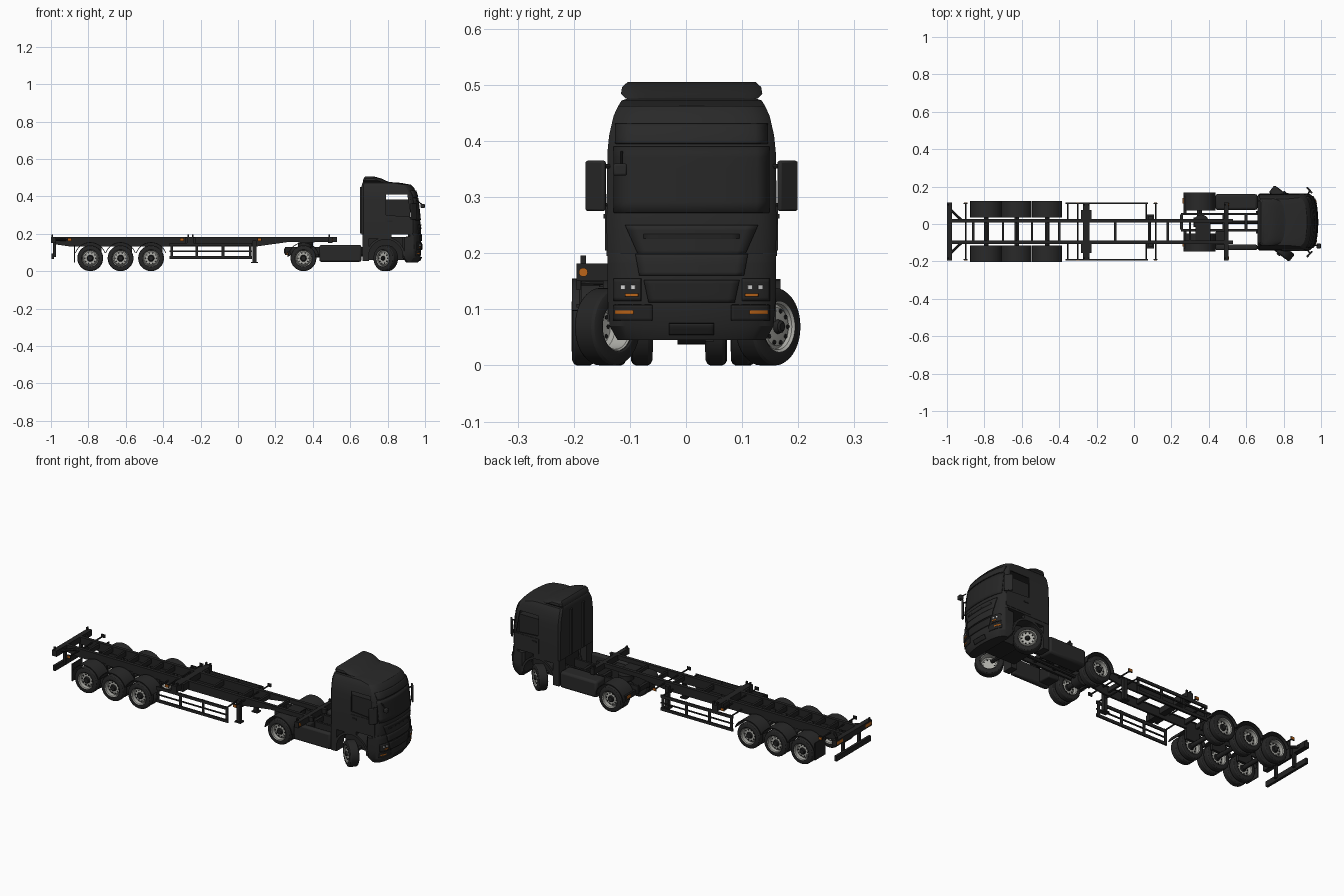
import bpy, bmesh, math
from mathutils import Vector, Matrix

if "Cube" in bpy.data.objects:
    bpy.data.objects.remove(bpy.data.objects["Cube"])

TY, RY = 0.01, -0.04          # centre lines of tractor and trailer


def mat(name, r, g, b):
    m = bpy.data.materials.new(name)
    m.diffuse_color = (r, g, b, 1)
    m.use_nodes = True
    m.node_tree.nodes["Principled BSDF"].inputs["Base Color"].default_value = m.diffuse_color
    return m


BODY = mat("body_black", .022, .022, .022)
FRAME = mat("frame_black", .017, .017, .017)
TYRE = mat("tyre_rubber", .019, .019, .019)
GLASS = mat("dark_glass", .019, .019, .019)
RIM = mat("rim_grey", .42, .42, .39)
ORANGE = mat("lamp_orange", .50, .13, .01)
WHITE = mat("lamp_white", .65, .65, .65)


def make(name, bm, m, bevel=0):
    bmesh.ops.recalc_face_normals(bm, faces=bm.faces)
    me = bpy.data.meshes.new(name)
    bm.to_mesh(me)
    bm.free()
    me.materials.append(m)
    o = bpy.data.objects.new(name, me)
    bpy.context.collection.objects.link(o)
    if bevel:
        b = o.modifiers.new("bevel", 'BEVEL')
        b.width, b.segments = bevel, 2
    return o


def prism(name, pts, y0, y1, m, bevel=0):
    """xz outline extruded along y"""
    bm = bmesh.new()
    f = bm.faces.new([bm.verts.new((x, y0, z)) for x, z in pts])
    e = bmesh.ops.extrude_face_region(bm, geom=[f])
    bmesh.ops.translate(bm, vec=(0, y1 - y0, 0), verts=[v for v in e["geom"] if isinstance(v, bmesh.types.BMVert)])
    return make(name, bm, m, bevel)


def box(name, x0, x1, y0, y1, z0, z1, m, bevel=0):
    return prism(name, [(x0, z0), (x1, z0), (x1, z1), (x0, z1)], y0, y1, m, bevel)


def pair(name, x0, x1, y0, y1, z0, z1, m, cy, bevel=0):
    for s, side in ((1, "left"), (-1, "right")):
        a, b = sorted((cy + s * y0, cy + s * y1))
        box(f"{name}_{side}", x0, x1, a, b, z0, z1, m, bevel)


def rod(name, p, q, r, m, n=8):
    p, q = Vector(p), Vector(q)
    bm = bmesh.new()
    M = Matrix.Translation((p + q) / 2) @ (q - p).to_track_quat('Z', 'Y').to_matrix().to_4x4()
    bmesh.ops.create_cone(bm, cap_ends=True, segments=n, radius1=r, radius2=r, depth=(q - p).length, matrix=M)
    return make(name, bm, m)


def guard(name, cx, cz, r, a0, a1, y0, y1, m, t=.004):
    angs = [math.radians(a0 + (a1 - a0) * i / 14) for i in range(15)]
    pts = [(cx + r * math.cos(a), cz + r * math.sin(a)) for a in angs]
    pts += [(cx + (r - t) * math.cos(a), cz + (r - t) * math.sin(a)) for a in reversed(angs)]
    prism(name, pts, min(y0, y1), max(y0, y1), m)


def lathe(name, prof, m, M, n=36):
    """(radius, y) profile spun around y"""
    bm = bmesh.new()
    vs = [bm.verts.new((r, y, 0)) for r, y in prof]
    es = [bm.edges.new(p) for p in zip(vs, vs[1:])]
    bmesh.ops.spin(bm, geom=vs + es, axis=(0, 1, 0), cent=(0, 0, 0), angle=2 * math.pi, steps=n)
    bmesh.ops.remove_doubles(bm, verts=bm.verts, dist=1e-5)
    bm.transform(M)
    return make(name, bm, m)


def wheel(name, x, y, side, w, steer=0, deep=0, R=.069):
    M = Matrix.Translation((x, y, R)) @ Matrix.Rotation(steer, 4, 'Z') @ Matrix.Diagonal((1, side, 1, 1))
    h = w / 2
    lathe(name + "_tyre", [(.043, -h + .002), (.046, -h), (.060, -h), (.066, -h + .003), (R, -h + .008), (R, h - .008),
                           (.066, h - .003), (.060, h), (.046, h), (.043, h - .002), (.043, -h + .002)], TYRE, M)
    o = h - .003 - deep
    lathe(name + "_rim", [(.044, -h + .003), (.040, -h + .006), (.040, o - .008), (.034, o - .002), (.022, o),
                          (0, o)], RIM, M)
    lathe(name + "_rim_lip", [(.040, o - .008), (.041, h - .003), (.045, h + .001)], RIM, M)
    c = .018 if deep else .013
    lathe(name + "_hub", [(c, o), (c - .002, o + .008), (c - .006, o + .011), (0, o + .011)], FRAME, M, 16)
    bm = bmesh.new()                         # dark vent holes
    for k in range(10):
        a = k * math.pi / 5
        T = Matrix.Translation((.029 * math.cos(a), o - .0005, .029 * math.sin(a))) @ Matrix.Rotation(math.pi / 2, 4, 'X')
        bmesh.ops.create_cone(bm, cap_ends=True, segments=8, radius1=.004, radius2=.004, depth=.003, matrix=T)
    bm.transform(M)
    make(name + "_vents", bm, FRAME)


def front_drop(t):
    return .02 * t * t + .02 * abs(t) ** 10


def loft(name, secs, m):
    """stack of (z, back x, front x, half width) rings with a bowed front"""
    bm = bmesh.new()
    rings = []
    for z, xb, xf, hw in secs:
        ts = [math.sin(math.pi / 2 * (i / 10 - 1)) for i in range(21)]
        pts = [(xf - front_drop(t), t * hw) for t in ts]
        pts += [(xb + .01, hw), (xb, hw - .01), (xb, -hw + .01), (xb + .01, -hw)]
        rings.append([bm.verts.new((x, TY + y, z)) for x, y in pts])
    n = len(rings[0])
    for a, b in zip(rings, rings[1:]):
        for i in range(n):
            bm.faces.new((a[i], a[(i + 1) % n], b[(i + 1) % n], b[i]))
    bm.faces.new(rings[0])
    bm.faces.new(rings[-1])
    return make(name, bm, m)


def panel(name, secs, z0, z1, y0, y1, off, m, k=1.0):
    """curved plate lying on the front of a loft; k narrows its lower edge"""
    bm = bmesh.new()
    rows = []
    for j in range(7):
        z = z0 + (z1 - z0) * j / 6
        s = k + (1 - k) * j / 6
        a, b = next(((a, b) for a, b in zip(secs, secs[1:]) if a[0] <= z <= b[0]), secs[-2:])
        f = (z - a[0]) / (b[0] - a[0])
        xf, hw = a[2] + f * (b[2] - a[2]), a[3] + f * (b[3] - a[3])
        ys = [s * (y0 + (y1 - y0) * i / 12) for i in range(13)]
        rows.append([bm.verts.new((xf - front_drop(y / hw) + off, TY + y, z)) for y in ys])
    for a, b in zip(rows, rows[1:]):
        for i in range(12):
            bm.faces.new((a[i], a[i + 1], b[i + 1], b[i]))
    o = make(name, bm, m)
    sm = o.modifiers.new("thickness", 'SOLIDIFY')
    sm.thickness, sm.offset = .005, 0


# --- cab shell with open side windows
CAB = [(.195, .66, .972, .152), (.26, .66, .975, .152), (.38, .66, .962, .150), (.41, .66, .955, .147),
       (.445, .66, .942, .139), (.462, .662, .925, .131), (.472, .665, .87, .125), (.477, .67, .80, .11)]
cab = loft("cab", CAB, BODY)
sol = cab.modifiers.new("shell", 'SOLIDIFY')
sol.thickness, sol.offset = .006, -1
cutter = prism("window_cutter", [(.79, .30), (.925, .29), (.905, .41), (.79, .41)], -.3, .3, GLASS)
cutter.hide_render = True
cut = cab.modifiers.new("windows", 'BOOLEAN')
cut.object, cut.solver = cutter, 'EXACT'
me = bpy.data.meshes.new_from_object(cab.evaluated_get(bpy.context.evaluated_depsgraph_get()))
cab.modifiers.clear()
cab.data = me
bpy.data.objects.remove(cutter)
box("cab_interior", .70, .92, TY - .135, TY + .135, .21, .384, GLASS)
loft("roof_spoiler", [(.476, .668, .81, .118), (.484, .668, .79, .126), (.496, .672, .765, .124), (.505, .68, .73, .114)], BODY)
panel("windscreen", CAB, .272, .39, -.138, .138, .002, GLASS)
panel("sun_visor", CAB, .395, .43, -.135, .135, .003, BODY)
panel("grille_panel", CAB, .196, .25, -.118, .118, .003, BODY, .8)
panel("grille_slot", CAB, .226, .234, -.085, .085, .005, FRAME)
pair("door", .785, .935, .150, .154, .205, .285, BODY, TY)
pair("door_handle", .80, .825, .152, .157, .262, .270, FRAME, TY)
pair("cab_back_rib", .652, .662, .045, .06, .2, .45, BODY, TY)

# --- bumper, lower grille and lamps
BUMP = [(.045, .90, .962, .132), (.07, .88, .976, .146), (.12, .88, .98, .150), (.182, .88, .979, .150),
        (.185, .91, .979, .150), (.200, .91, .976, .150)]
loft("bumper", BUMP, BODY)
panel("upper_grille", BUMP, .16, .198, -.10, .10, .003, BODY, .93)
panel("lower_grille", BUMP, .112, .152, -.085, .085, .003, FRAME, .9)
panel("number_plate", BUMP, .055, .075, -.04, .04, .004, FRAME)
for s in (1, -1):
    panel("headlight", BUMP, .115, .155, s * .09, s * .138, .002, GLASS)
    panel("indicator", BUMP, .123, .128, s * .095, s * .118, .005, ORANGE)
    panel("fog_indicator", BUMP, .092, .098, s * .103, s * .135, .003, ORANGE)
    panel("fog_recess", BUMP, .08, .108, s * .07, s * .138, .001, FRAME)
    for y in (.1, .118):
        panel("headlamp_bulb", BUMP, .135, .143, s * y, s * (y + .008), .005, WHITE)
    # mirrors, turned towards the driver
    mirror = box("mirror", -.005, .005, -.022, .022, .275, .365, BODY, .004)
    mirror.location = (.938, TY + s * .171, 0)
    mirror.rotation_euler = (0, 0, s * math.radians(42))
    for z in (.285, .355):
        rod("mirror_arm", (.925, TY + s * .14, z), (.940, TY + s * .168, z), .004, FRAME)
    # front wheel arches and steered wheels
    guard("front_fender", .79, .078, .104, 0, 180, TY + s * .085, TY + s * .15, BODY, .012)
    wheel("front_wheel", .79, .003 + s * .143, s, .050, math.radians(-38))
rod("kerb_mirror_arm", (.955, -.115, .38), (.985, -.115, .355), .003, FRAME)
box("kerb_mirror", .976, .999, -.13, -.105, .338, .36, BODY, .004)

# --- tractor chassis
box("engine", .70, .90, TY - .07, TY + .07, .06, .182, FRAME)
pair("cab_step", .665, .70, .09, .15, .055, .195, BODY, TY)
pair("rear_cab_skirt", .665, .82, .13, .15, .175, .197, BODY, TY)
pair("tractor_rail", .25, .92, .038, .05, .085, .128, FRAME, TY)
box("left_tank", .435, .66, TY + .065, TY + .15, .05, .14, BODY, .012)
box("right_tank", .435, .66, TY - .15, TY - .12, .05, .14, BODY, .01)
box("battery_box", .435, .50, TY - .13, TY - .05, .06, .13, FRAME, .006)
for x in (.255, .36, .48, .6):
    box("tractor_crossmember", x - .008, x + .008, TY - .04, TY + .04, .095, .12, FRAME)
rod("fifth_wheel", (.36, TY, .125), (.36, TY, .153), .04, FRAME, 24)
rod("drive_shaft", (.36, TY, .08), (.72, TY, .09), .009, FRAME)
rod("drive_axle", (.35, TY - .13, .069), (.35, TY + .13, .069), .014, FRAME, 12)
rod("steer_axle", (.79, TY - .13, .069), (.79, TY + .13, .069), .01, FRAME, 12)
rod("differential", (.35, TY - .025, .069), (.35, TY + .025, .069), .032, FRAME, 16)
pair("tractor_tail_lamp", .260, .264, .10, .13, .086, .10, ORANGE, TY)
pair("tractor_tail_bracket", .264, .28, .04, .14, .08, .105, FRAME, TY)


def dual(name, x, cy, yo, yi):
    for s in (1, -1):
        wheel(name + "_outer", x, cy + s * yo, s, .040, deep=.012)
        wheel(name + "_inner", x, cy + s * yi, -s, .038, deep=.012)


dual("drive_wheel", .35, TY, .137, .089)
for s in (1, -1):
    guard("drive_fender", .35, .069, .085, 5, 175, TY + s * .062, TY + s * .158, BODY)

# --- trailer frame
for s in (1, -1):
    y = RY + s * .058
    prism("trailer_rail", [(-.99, .145), (-.9, .132), (.10, .132), (.27, .156), (.53, .156), (.53, .181), (-.99, .181)],
          y - .005, y + .005, FRAME)
    box("rail_flange", -.99, .53, y - .009, y + .009, .176, .182, FRAME)
    rod("rear_gusset", (-.985, RY + s * .12, .168), (-.92, y, .168), .007, FRAME)
for x in (-.86, -.78, -.70, -.62, -.545, -.47, -.40, -.1, .08, .18, .3):
    box("crossmember", x - .006, x + .006, RY - .055, RY + .055, .15 if x < .2 else .158, .174, FRAME)
box("kingpin_plate", .33, .41, RY - .055, RY + .055, .153, .158, FRAME)

# container bolsters with locks
for x0, x1 in ((-.999, -.972), (-.272, -.238), (.482, .505)):
    box("bolster", x0, x1, RY - .155, RY + .155, .150, .182, FRAME)
    pair("twist_lock", x0 + .003, x0 + .011, .138, .148, .18, .196, FRAME, RY)
pair("middle_bolster_web", -.283, -.227, .06, .115, .14, .18, FRAME, RY)
pair("middle_twist_lock", -.246, -.239, .138, .148, .18, .196, FRAME, RY)
pair("rear_lamp", -1.0, -.996, .10, .15, .158, .174, ORANGE, RY)
for s in (1, -1):
    rod("front_bolster_lamp", (.50, RY + s * .143, .166), (.509, RY + s * .143, .166), .008, ORANGE, 16)

# marker lamp arms
for x in (-.9, -.30, .115):
    rod("marker_arm", (x, RY - .15, .168), (x, RY + .15, .168), .004, FRAME)
    pair("marker_bracket", x - .011, x + .011, .147, .152, .160, .178, FRAME, RY)
    pair("marker_lamp", x - .009, x + .009, .152, .155, .162, .175, ORANGE, RY)

# rear underrun bar
box("rear_bar", -.998, -.984, RY - .15, RY + .15, .066, .095, FRAME)
pair("rear_bar_post", -.988, -.972, .062, .075, .075, .16, FRAME, RY)

# side guards
for z0, z1 in ((.064, .080), (.103, .109), (.134, .150)):
    pair("side_guard_bar", -.365, .075, .148, .155, z0, z1, FRAME, RY)
for x in (-.355, -.22, -.08, .065):
    pair("side_guard_post", x - .007, x + .007, .146, .151, .066, .15, FRAME, RY)
for x in (-.355, .065):
    for s in (1, -1):
        rod("side_guard_strut", (x, RY + s * .06, .148), (x, RY + s * .15, .146), .004, FRAME)

# landing legs
pair("landing_leg", .078, .098, .064, .084, .05, .165, FRAME, RY)
pair("landing_foot", .070, .106, .058, .09, .043, .05, FRAME, RY)
rod("landing_shaft", (.088, RY - .07, .12), (.088, RY + .07, .12), .004, FRAME)

# trailer axles, wheels and joined mudguards
for x in (-.79, -.628, -.465):
    rod("trailer_axle", (x, RY - .13, .069), (x, RY + .13, .069), .012, FRAME, 12)
    pair("suspension_arm", x - .02, x + .06, .05, .066, .075, .14, FRAME, RY)
    dual("trailer_wheel", x, RY, .143, .094)
    for s in (1, -1):
        guard("mudguard", x, .069, .086, 20, 160, RY + s * .075, RY + s * .163, BODY)
pair("mudflap", -.876, -.871, .075, .163, .045, .14, FRAME, RY)

# smooth the rounded parts, keep edges sharp
bpy.ops.object.select_all(action='DESELECT')
for o in bpy.context.scene.objects:
    o.select_set(True)
    bpy.context.view_layer.objects.active = o
bpy.ops.object.shade_smooth_by_angle(angle=math.radians(30))
